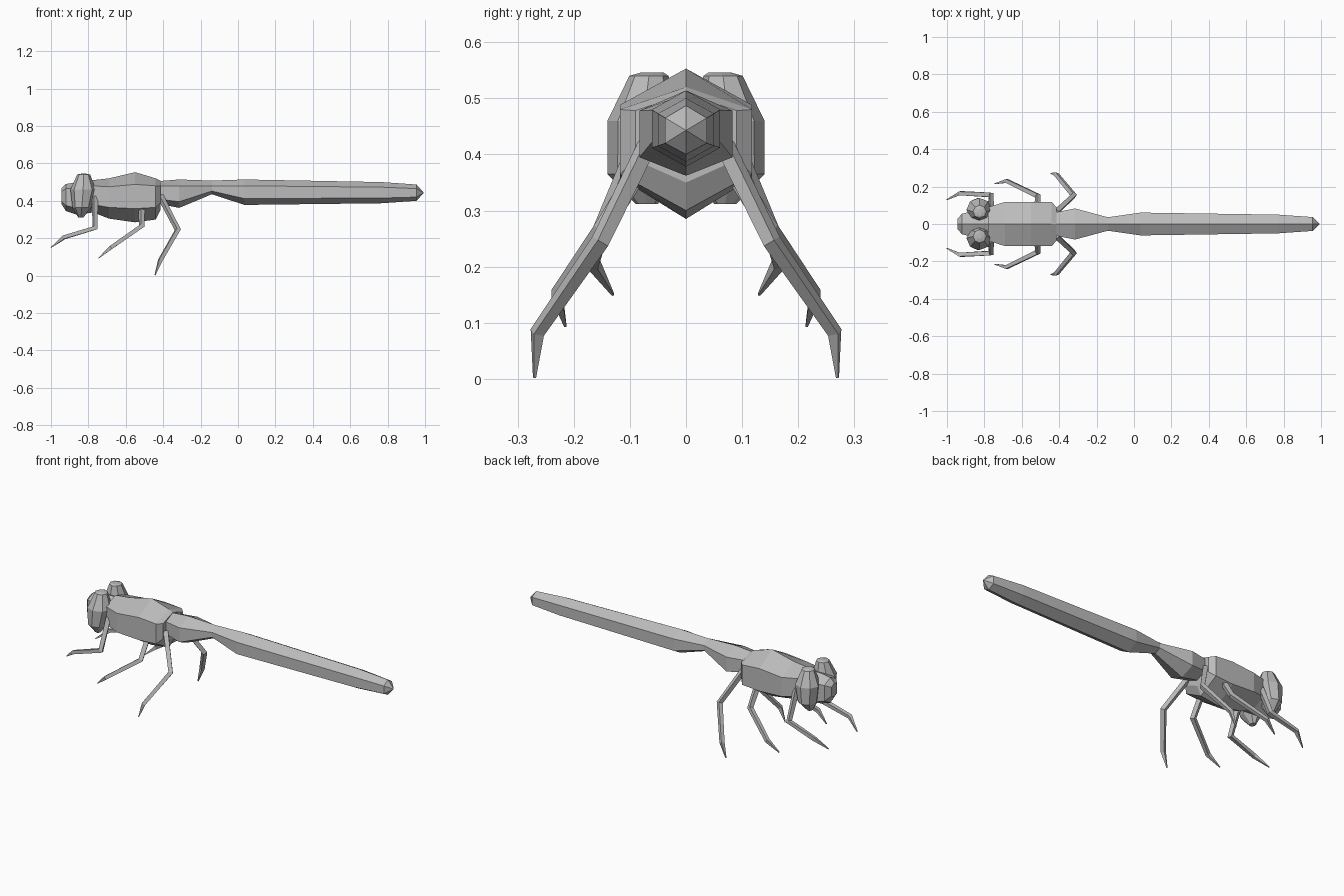
import bpy, bmesh, math
from mathutils import Vector

cube = bpy.data.objects.get("Cube")
if cube:
    bpy.data.objects.remove(cube, do_unlink=True)

grey = bpy.data.materials.new("plain grey")
grey.use_nodes = True
GREY = (0.5, 0.5, 0.5, 1)
grey.diffuse_color = GREY
grey.node_tree.nodes["Principled BSDF"].inputs["Base Color"].default_value = GREY


def loft(name, rings):
    """Skin a closed surface over rings of equal point count."""
    bm = bmesh.new()
    loops = [[bm.verts.new(p) for p in ring] for ring in rings]
    for a, b in zip(loops, loops[1:]):
        n = len(a)
        for i in range(n):
            bm.faces.new((a[i], a[(i + 1) % n], b[(i + 1) % n], b[i]))
    bm.faces.new(loops[0])
    bm.faces.new(loops[-1])
    bmesh.ops.remove_doubles(bm, verts=bm.verts, dist=0.0005)
    bmesh.ops.recalc_face_normals(bm, faces=bm.faces)
    mesh = bpy.data.meshes.new(name)
    bm.to_mesh(mesh)
    bm.free()
    mesh.materials.append(grey)
    obj = bpy.data.objects.new(name, mesh)
    bpy.context.collection.objects.link(obj)
    return obj


def hexagon(x, w, top, up, low, bottom):
    """Cross-section with a ridge above, a keel below and upright sides."""
    return [(x, 0, top), (x, w, up), (x, w, low),
            (x, 0, bottom), (x, -w, low), (x, -w, up)]


# Thorax: station, half width, ridge, upper corner, lower corner, keel
thorax = [(-0.78, 0.09, 0.51, 0.48, 0.38, 0.34),
          (-0.69, 0.118, 0.52, 0.475, 0.365, 0.305),
          (-0.55, 0.118, 0.553, 0.488, 0.358, 0.285),
          (-0.44, 0.118, 0.52, 0.48, 0.365, 0.30),
          (-0.415, 0.09, 0.508, 0.478, 0.39, 0.35)]
loft("thorax", [hexagon(*s) for s in thorax])

# Abdomen with a narrow waist and pointed tip
abdomen = [(-0.43, 0.06, 0.505, 0.478, 0.41, 0.385),
           (-0.315, 0.083, 0.514, 0.478, 0.395, 0.362),
           (-0.14, 0.036, 0.508, 0.48, 0.452, 0.435),
           (0.035, 0.061, 0.514, 0.48, 0.412, 0.378),
           (0.77, 0.05, 0.50, 0.473, 0.415, 0.387),
           (0.955, 0.037, 0.487, 0.465, 0.42, 0.4),
           (0.993, 0, 0.443, 0.443, 0.443, 0.443)]
loft("abdomen", [hexagon(*s) for s in abdomen])

# Face between the eyes
face = [(-0.945, 0.025, 0.465, 0.45, 0.40, 0.385),
        (-0.92, 0.055, 0.49, 0.465, 0.375, 0.345),
        (-0.86, 0.07, 0.50, 0.47, 0.36, 0.325),
        (-0.76, 0.07, 0.50, 0.47, 0.37, 0.34)]
loft("face", [hexagon(*s) for s in face])

# Eye rings: centre x, centre y, height, radius x, radius y
eye = [(-0.84, 0.07, 0.312, 0.015, 0.02),
       (-0.835, 0.078, 0.365, 0.05, 0.062),
       (-0.828, 0.076, 0.46, 0.068, 0.064),
       (-0.825, 0.066, 0.54, 0.035, 0.035),
       (-0.825, 0.06, 0.546, 0.01, 0.02)]

# Leg joints from hip to foot
legs = {"front_leg": [(-0.765, 0.085, 0.42), (-0.765, 0.155, 0.255),
                      (-0.93, 0.165, 0.205), (-1.0, 0.13, 0.15)],
        "middle_leg": [(-0.515, 0.085, 0.37), (-0.515, 0.15, 0.265),
                       (-0.68, 0.23, 0.15), (-0.745, 0.215, 0.094)],
        "hind_leg": [(-0.415, 0.065, 0.425), (-0.322, 0.153, 0.245),
                     (-0.415, 0.265, 0.083), (-0.444, 0.27, 0.002)]}
leg_radii = (0.018, 0.017, 0.014, 0.003)


def tube_rings(points, radii, sides=4):
    """Square rings set across the path at each joint."""
    pts = [Vector(p) for p in points]
    rings = []
    for i, (p, r) in enumerate(zip(pts, radii)):
        before = (p - pts[max(i - 1, 0)]).normalized()
        after = (pts[min(i + 1, len(pts) - 1)] - p).normalized()
        t = (before + after).normalized()
        u = t.cross(Vector((0.5, 0.8, 0.4))).normalized()
        v = t.cross(u)
        angles = [math.tau * (k + 0.5) / sides for k in range(sides)]
        rings.append([p + r * (u * math.cos(a) + v * math.sin(a)) for a in angles])
    return rings


for side, sign in (("left", 1), ("right", -1)):
    turns = [math.tau * k / 8 for k in range(8)]
    loft(side + "_eye", [[(x + rx * math.cos(a), sign * (y + ry * math.sin(a)), z)
                          for a in turns] for x, y, z, rx, ry in eye])
    for name, joints in legs.items():
        rings = tube_rings(joints, leg_radii)
        loft(side + "_" + name, [[(p.x, sign * p.y, p.z) for p in r] for r in rings])
